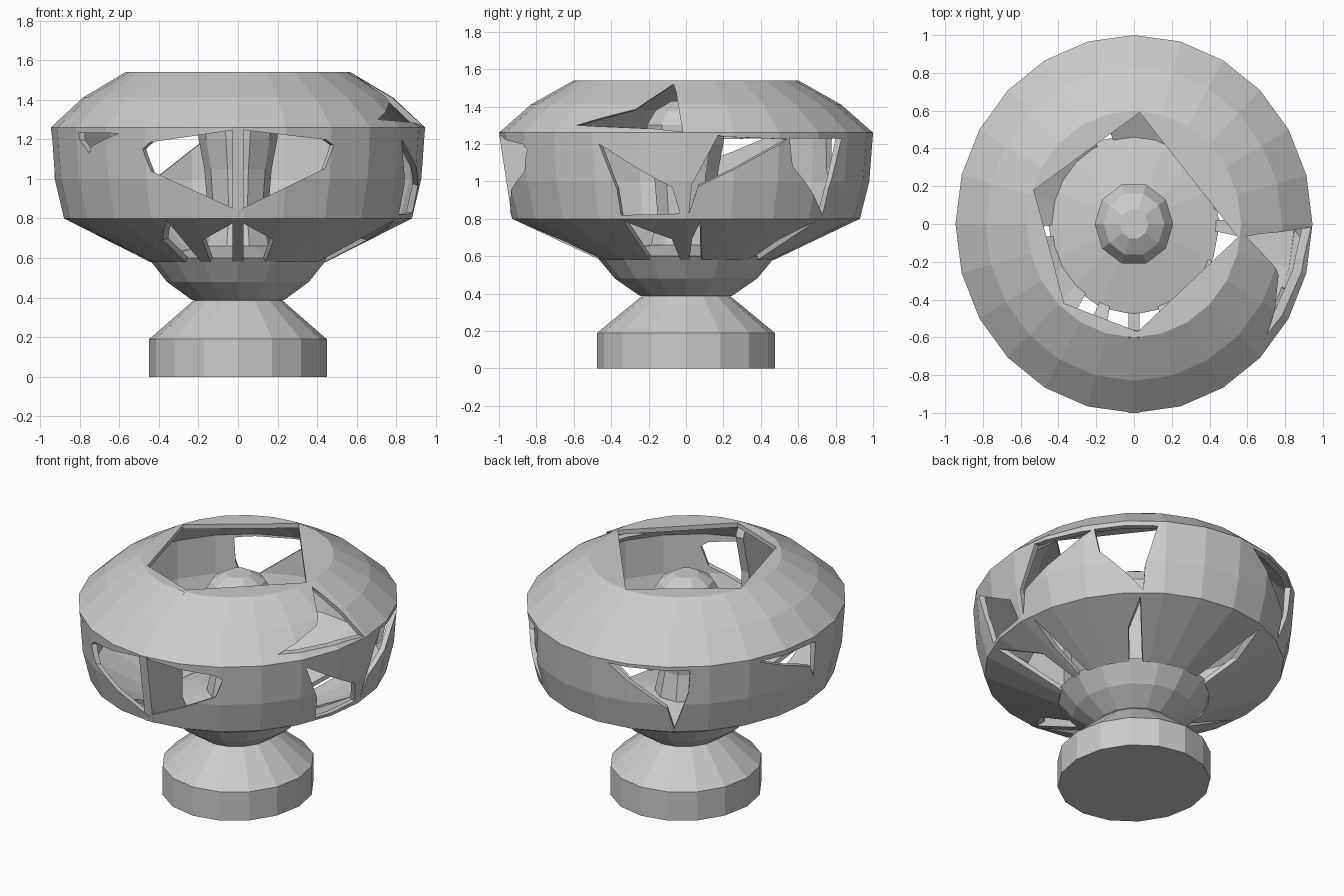
import bpy, bmesh
from math import sin, cos, radians

if "Cube" in bpy.data.objects:
    bpy.data.objects.remove(bpy.data.objects["Cube"])

SX = 0.945  # body is slightly narrower across x


def add_object(name, bm):
    bmesh.ops.recalc_face_normals(bm, faces=bm.faces)
    mesh = bpy.data.meshes.new(name)
    bm.to_mesh(mesh)
    bm.free()
    obj = bpy.data.objects.new(name, mesh)
    bpy.context.collection.objects.link(obj)
    return obj


def polar(r, deg, z):
    return (SX * r * cos(radians(deg)), r * sin(radians(deg)), z)


def lathe(name, profile, sides, closed=False):
    bm = bmesh.new()
    rings = [[bm.verts.new(polar(r, 360 * i / sides, z)) for i in range(sides)]
             for r, z in profile]
    pairs = list(zip(rings, rings[1:]))
    if closed:
        pairs.append((rings[-1], rings[0]))
    else:
        bm.faces.new(rings[0])
        bm.faces.new(rings[-1])
    for a, b in pairs:
        for i in range(sides):
            j = (i + 1) % sides
            bm.faces.new((a[i], a[j], b[j], b[i]))
    return add_object(name, bm)


def prism(name, lower, upper):
    bm = bmesh.new()
    a = [bm.verts.new(p) for p in lower]
    b = [bm.verts.new(p) for p in upper]
    bm.faces.new(a)
    bm.faces.new(b)
    for i in range(len(a)):
        j = (i + 1) % len(a)
        bm.faces.new((a[i], a[j], b[j], b[i]))
    bmesh.ops.triangulate(bm, faces=bm.faces)
    return add_object(name, bm)


# Pedestal and bowl
lathe("base", [(0.475, 0), (0.475, 0.19), (0.22, 0.4)], 16)
lathe("bowl", [(0.18, 0.37), (0.25, 0.39), (0.38, 0.48), (0.48, 0.6), (0.2, 0.66)], 16)

# Lamp bulb in the middle
lathe("bulb", [(0.2, 0.64), (0.16, 0.82), (0.18, 1.05), (0.21, 1.2),
               (0.22, 1.3), (0.17, 1.38), (0.08, 1.43)], 10)

# Hollow outer shell
outer = [(0.47, 0.58), (0.93, 0.8), (0.98, 1.0), (1.0, 1.26), (0.83, 1.41), (0.6, 1.54), (0.3, 1.54)]
inner = [(0.3, 1.51), (0.59, 1.51), (0.82, 1.38), (0.96, 1.25), (0.95, 1.0), (0.90, 0.82), (0.46, 0.605)]
shell = lathe("shell", outer + inner, 24, closed=True)

# Openings in the shell wall, as (angle, height) corners
side_holes = [
    [(-121, 1.15), (-90, 1.25), (-59, 1.17), (-90, 0.84)],
    [(-28, 1.2), (-22, 0.82), (-2, 0.83)],
    [(10, 1.245), (33, 1.225), (1, 0.83)],
    [(34, 1.23), (57, 1.23), (52, 0.82)],
    [(97, 1.24), (128, 1.23), (122, 0.82)],
    [(154, 1.23), (181, 1.22), (181, 0.98)],
    [(211, 1.235), (230, 1.23), (216, 1.13)],
]
low_holes = [(-22, -28, -2), (5, 2, 17), (51, 44, 60), (108, 100, 118),
             (185, 174, 193), (245, 232, 245), (270, 250, 290)]
for apex, left, right in low_holes:
    side_holes.append([(apex, 0.79), (left, 0.54), (right, 0.54)])

cutters = [prism("wall_cutter", [polar(0.25, a, z) for a, z in h], [polar(1.4, a, z) for a, z in h])
           for h in side_holes]

# Opening in the sloping roof, on the right
roof_hole = [(-6, 1.52), (-38, 1.3), (-1, 1.265)]
cutters.append(prism("roof_cutter", [polar(0.56, a, z) for a, z in roof_hole],
                     [polar(1.4, a, z) for a, z in roof_hole]))

# Five-sided opening in the top
mouth = [(0.03, 0.59), (-0.53, 0.18), (-0.37, -0.42), (0.02, -0.57), (0.55, -0.07)]
cutters.append(prism("mouth_cutter", [(x, y, 1.4) for x, y in mouth], [(x, y, 1.7) for x, y in mouth]))

for c in cutters:
    c.hide_render = True
    mod = shell.modifiers.new("cut", "BOOLEAN")
    mod.operation = "DIFFERENCE"
    mod.solver = "EXACT"
    mod.object = c
bpy.context.view_layer.update()
graph = bpy.context.evaluated_depsgraph_get()
cut_mesh = bpy.data.meshes.new_from_object(shell.evaluated_get(graph))
shell.modifiers.clear()
shell.data = cut_mesh
for c in cutters:
    bpy.data.objects.remove(c)

# Radial plate behind the front opening
plate = [(0.46, 0.58), (0.93, 0.8), (1.0, 1.26), (0.6, 1.54), (0.56, 1.45), (0.62, 1.2), (0.62, 0.85)]
prism("front_rib", [(-0.028, -r, z) for r, z in plate], [(0.028, -r, z) for r, z in plate])
